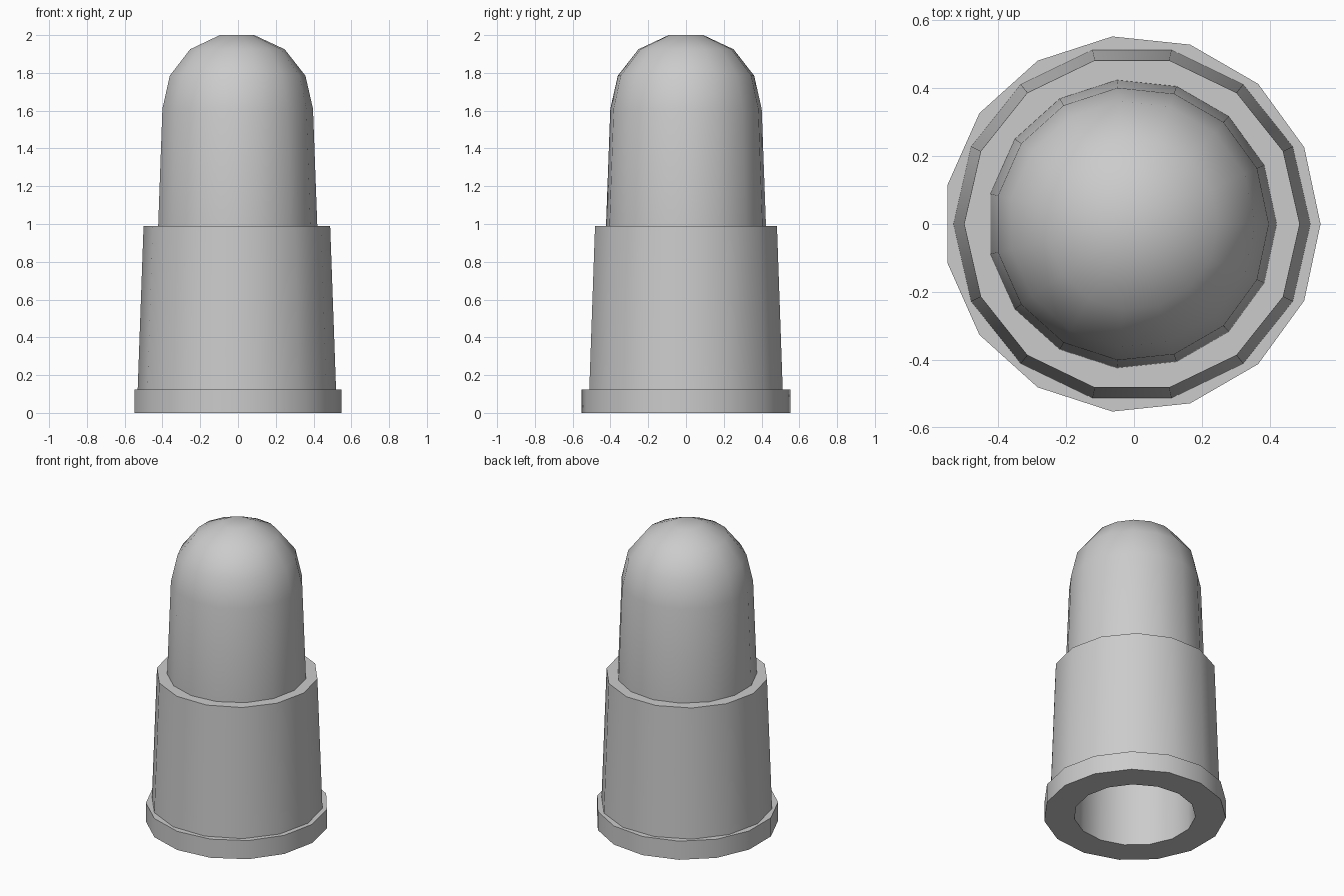
import bpy, bmesh, math

if "Cube" in bpy.data.objects:
    bpy.data.objects.remove(bpy.data.objects["Cube"])

grey = bpy.data.materials.new("plain grey")
grey.diffuse_color = (0.6, 0.6, 0.6, 1)
grey.use_nodes = True
grey.node_tree.nodes["Principled BSDF"].inputs["Base Color"].default_value = grey.diffuse_color
CENTRE_X = -0.006  # odd-sided rings reach further on one side


def lathe(name, profile, sides):
    """Spin a closed (radius, z) profile round the upright axis."""
    bm = bmesh.new()
    rings = []
    for r, z in profile:
        if r == 0:
            rings.append([bm.verts.new((CENTRE_X, 0, z))] * sides)
        else:
            rings.append([bm.verts.new((CENTRE_X + r * math.cos(2 * math.pi * i / sides),
                                        r * math.sin(2 * math.pi * i / sides), z))
                          for i in range(sides)])
    for a, b in zip(rings, rings[1:] + rings[:1]):
        for i in range(sides):
            j = (i + 1) % sides
            corners = list(dict.fromkeys((a[i], a[j], b[j], b[i])))
            if len(corners) > 2:
                bm.faces.new(corners)
    bmesh.ops.recalc_face_normals(bm, faces=bm.faces)
    mesh = bpy.data.meshes.new(name)
    bm.to_mesh(mesh)
    bm.free()
    mesh.materials.append(grey)
    obj = bpy.data.objects.new(name, mesh)
    bpy.context.collection.objects.link(obj)
    bpy.ops.object.select_all(action='DESELECT')
    obj.select_set(True)
    bpy.context.view_layer.objects.active = obj
    bpy.ops.object.shade_smooth_by_angle(angle=math.radians(30))
    return obj


# Flat flange round the foot
lathe("base_flange", [(0.37, 0), (0.555, 0), (0.555, 0.125), (0.39, 0.125)], 15)

# Tapered lower sleeve
lathe("lower_sleeve", [(0.40, 0.10), (0.526, 0.10), (0.494, 0.99), (0.40, 0.99)], 14)

# Domed upper body with the hollow bore that opens at the foot
lathe("domed_body", [
    (0.37, 0), (0.427, 0.96), (0.403, 1.61), (0.363, 1.785), (0.253, 1.925),
    (0.092, 2.0), (0, 2.0),
    (0, 1.93), (0.20, 1.87), (0.31, 1.75), (0.35, 1.6)], 15)
